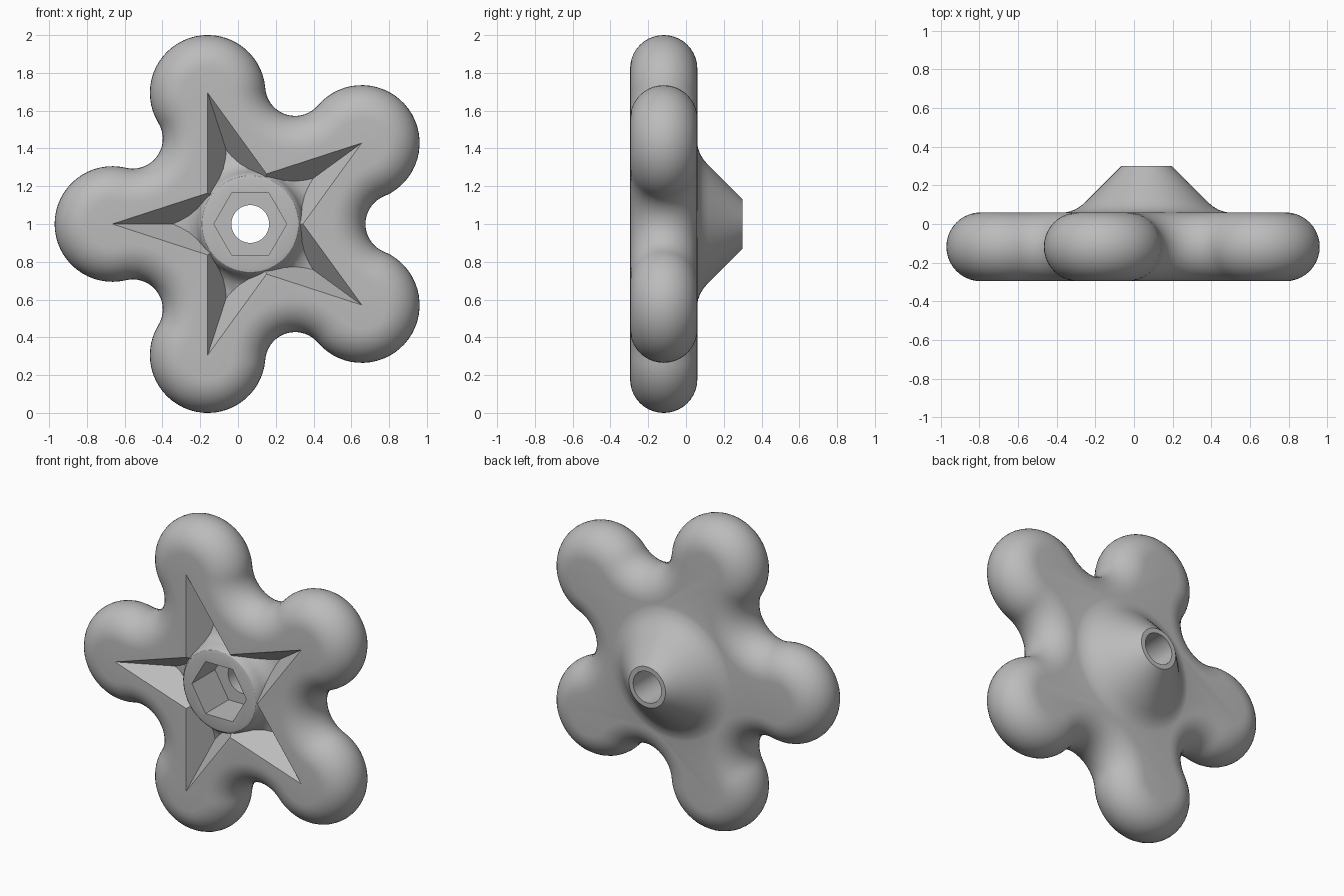
import bpy, bmesh, math
from math import sin, cos, pi, radians

cube = bpy.data.objects.get("Cube")
if cube:
    bpy.data.objects.remove(cube, do_unlink=True)

CX, CZ = 0.065, 1.0          # knob axis
MID, RIM = -0.118, 0.178     # middle plane and edge rounding
FRONT = MID - RIM

grey = bpy.data.materials.new("plain_grey")
grey.use_nodes = True
grey.diffuse_color = (0.5, 0.5, 0.5, 1)
grey.node_tree.nodes["Principled BSDF"].inputs["Base Color"].default_value = (0.5, 0.5, 0.5, 1)


def loft(name, rings):
    """Solid through equal-length rings of points, capped at both ends."""
    bm = bmesh.new()
    loops = [[bm.verts.new(p) for p in ring] for ring in rings]
    n = len(loops[0])
    for a, b in zip(loops, loops[1:]):
        for i in range(n):
            j = (i + 1) % n
            bm.faces.new((a[i], a[j], b[j], b[i]))
    bm.faces.new(loops[0])
    bm.faces.new(loops[-1])
    bmesh.ops.recalc_face_normals(bm, faces=bm.faces)
    mesh = bpy.data.meshes.new(name)
    bm.to_mesh(mesh)
    bm.free()
    obj = bpy.data.objects.new(name, mesh)
    bpy.context.collection.objects.link(obj)
    mesh.materials.append(grey)
    return obj


def lathe(name, profile, n=72):
    """Turn (radius, y) points about the knob axis."""
    return loft(name, [[(CX + r * cos(2 * pi * i / n), y, CZ + r * sin(2 * pi * i / n))
                        for i in range(n)] for r, y in profile])


def combine(target, tool, operation):
    mod = target.modifiers.new(operation.lower(), 'BOOLEAN')
    mod.operation, mod.object, mod.solver = operation, tool, 'EXACT'
    bpy.context.view_layer.objects.active = target
    bpy.ops.object.modifier_apply(modifier=mod.name)
    bpy.data.objects.remove(tool, do_unlink=True)


# Five-lobed outline of tangent arcs, inset by d
LOBE_DIST, LOBE_R, VALLEY = 0.73, 0.306, 0.61
half = radians(36)
ax, ay = LOBE_DIST * cos(half), LOBE_DIST * sin(half)
w = VALLEY - LOBE_R
c = (LOBE_DIST ** 2 - w * w) / (2 * (ax - w))
sweep = half - math.atan2(-ay, c - ax)
psi = math.atan2(-ay, ax - c)


def outline(d, y, n=32, m=18):
    pts = []

    def arc_point(dist, direction, radius, angle):
        pts.append((CX + dist * cos(direction) + radius * cos(angle), y,
                    CZ + dist * sin(direction) + radius * sin(angle)))
    for k in range(5):
        lobe = half * (2 * k + 1)
        for i in range(n + 1):
            arc_point(LOBE_DIST, lobe, LOBE_R - d, lobe + sweep * (2 * i / n - 1))
        dip = lobe + half
        for i in range(1, m):
            arc_point(c, dip, c - VALLEY + d, dip + psi - 2 * (pi + psi) * i / m)
    return pts


# Rounded knob body
STEPS = 20
angles = [pi * i / STEPS - pi / 2 for i in range(STEPS + 1)]
knob = loft("star_knob", [outline(RIM * (1 - cos(t)), MID + RIM * sin(t)) for t in angles])

# Star-shaped tapered pocket in the front
DEPTH, LIFT, TIP = 0.35, 0.04, 0.73


def star(scale, y):
    return [(CX + scale * r * cos(half * i), y, CZ + scale * r * sin(half * i))
            for i in range(10) for r in [TIP if i % 2 else TIP * 0.382]]


combine(knob, loft("pocket_cutter", [star(1 + LIFT / DEPTH, FRONT - LIFT),
                                     star(0.02, FRONT + DEPTH * 0.98)]), 'DIFFERENCE')

# Front hub with a flared foot
combine(knob, lathe("front_hub", [(0.235, -0.284), (0.255, -0.279), (0.268, -0.265),
                                  (0.277, -0.235), (0.292, -0.2), (0.325, -0.168),
                                  (0.37, -0.15), (0.43, -0.14), (0.42, -0.05),
                                  (0.28, 0.05)]), 'UNION')

# Tapered boss on the back
combine(knob, lathe("rear_boss", [(0.43, 0.0), (0.43, 0.0585), (0.4, 0.064), (0.37, 0.075),
                                  (0.34, 0.093), (0.31, 0.12), (0.13, 0.3)]), 'UNION')

# Through bore and hexagonal socket
combine(knob, lathe("bore_cutter", [(0.1, -0.5), (0.1, 0.5)], 48), 'DIFFERENCE')
combine(knob, lathe("socket_cutter", [(0.193, -0.5), (0.193, -0.05)], 6), 'DIFFERENCE')

bpy.ops.object.select_all(action='DESELECT')
knob.select_set(True)
bpy.context.view_layer.objects.active = knob
bpy.ops.object.shade_smooth_by_angle(angle=radians(28))
